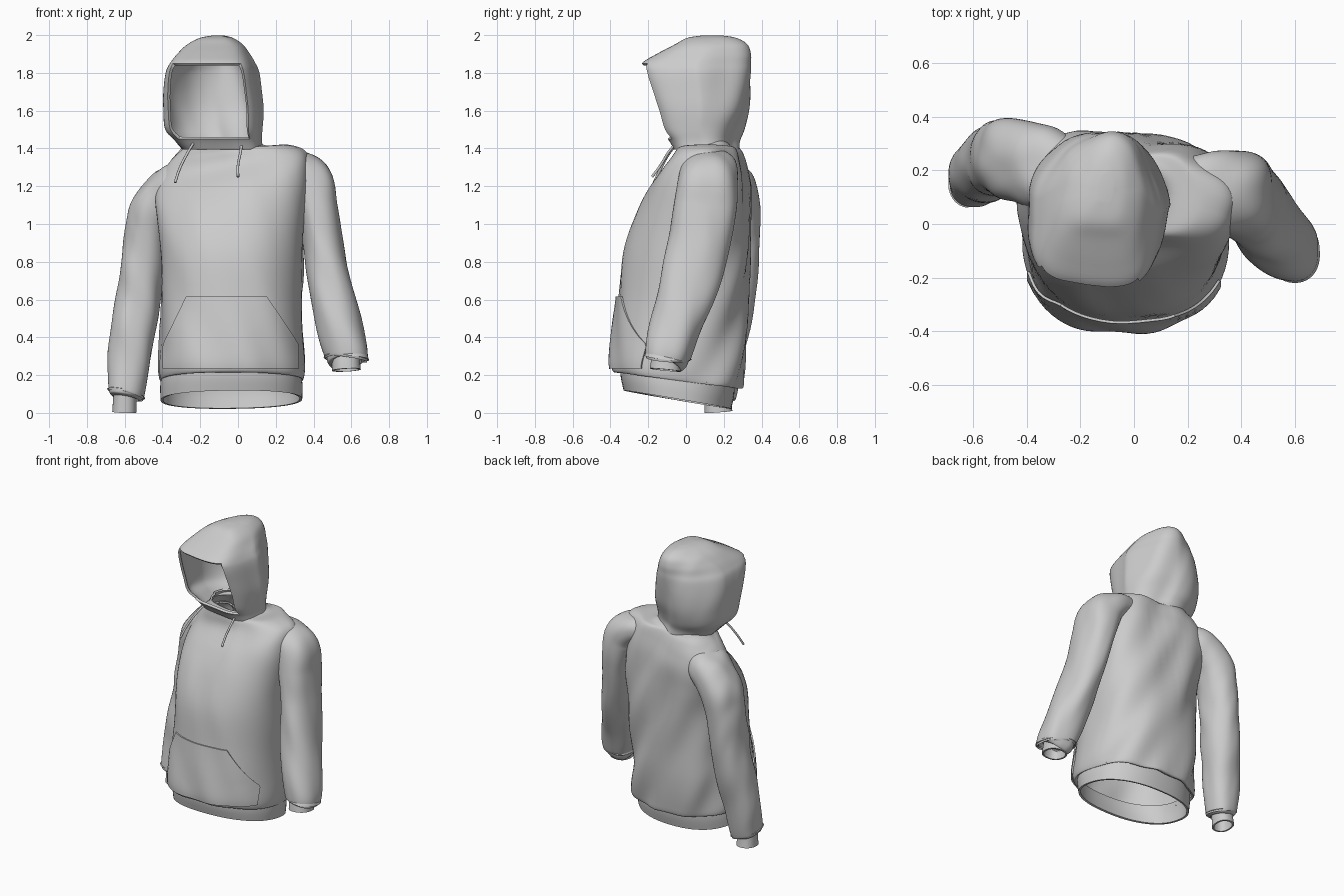
import bpy, math
from mathutils import Vector, noise
from mathutils.bvhtree import BVHTree

if "Cube" in bpy.data.objects:
    bpy.data.objects.remove(bpy.data.objects["Cube"])

SEG = 64


def spline(rows, sub):
    """Smoothly interpolate rows of numbers (Catmull-Rom)."""
    out = []
    for i in range(len(rows) - 1):
        p0, p1 = rows[max(i - 1, 0)], rows[i]
        p2, p3 = rows[i + 1], rows[min(i + 2, len(rows) - 1)]
        for s in range(sub):
            t = s / sub
            out.append([0.5 * (2 * b + (c - a) * t + (2 * a - 5 * b + 4 * c - d) * t * t
                               + (3 * b - a - 3 * c + d) * t ** 3)
                        for a, b, c, d in zip(p0, p1, p2, p3)])
    out.append(list(rows[-1]))
    return out


def outline(k, n_front, n_back):
    """Point k of a unit superellipse; k = 0 is the front (-y)."""
    a = 2 * math.pi * k / SEG - math.pi / 2
    c, s = math.cos(a), math.sin(a)
    n = n_front if s < 0 else n_back
    return (math.copysign(abs(c) ** (2 / n), c), math.copysign(abs(s) ** (2 / n), s))


def finish(name, verts, faces, thick, offset=-1, angle=45):
    me = bpy.data.meshes.new(name)
    me.from_pydata(verts, [], faces)
    ob = bpy.data.objects.new(name, me)
    bpy.context.collection.objects.link(ob)
    bpy.ops.object.select_all(action='DESELECT')
    ob.select_set(True)
    bpy.context.view_layer.objects.active = ob
    if thick:
        m = ob.modifiers.new("cloth", 'SOLIDIFY')
        m.thickness, m.offset = thick, offset
        bpy.ops.object.modifier_apply(modifier=m.name)
    bpy.ops.object.shade_smooth_by_angle(angle=math.radians(angle))
    return ob


def skin(rings, skip=lambda i, k: False, cap=False):
    verts = [v for r in rings for v in r]
    faces = [(i * SEG + k, i * SEG + (k + 1) % SEG,
              (i + 1) * SEG + (k + 1) % SEG, (i + 1) * SEG + k)
             for i in range(len(rings) - 1) for k in range(SEG) if not skip(i, k)]
    if cap:
        faces.append(tuple((len(rings) - 1) * SEG + k for k in range(SEG)))
    return verts, faces


def body_rings(rows, sub, n_front=2.3, n_back=2.3, folds=0.0):
    """rows: z, cx, cy, rx, ry, tilt x, tilt y, yaw in degrees"""
    rings = []
    for z, cx, cy, rx, ry, tx, ty, yaw in spline(rows, sub):
        ca, sa = math.cos(math.radians(yaw)), math.sin(math.radians(yaw))
        ring = []
        for k in range(SEG):
            ox, oy = outline(k, n_front, n_back)
            x, y = ox * rx, oy * ry
            x, y = x * ca - y * sa, x * sa + y * ca
            p = Vector((cx + x, cy + y, z + tx * x + ty * y))
            # diagonal cloth folds, stronger at the back
            q = Vector((p.x * 7 + p.z * 2.5, p.y * 4, p.z * 1.6))
            f = folds * noise.noise(q) * (1.6 if oy > 0 else 0.6)
            ring.append(p + Vector((x, y, 0)).normalized() * f)
        rings.append(ring)
    return rings


def buried(p):
    """True where a point lies well inside the torso."""
    hit, nor, *_ = torso_surface.find_nearest(p)
    return (p - hit).dot(nor) < -0.03


def sleeve(name, rows, sub, folds=0.0, thick=0.012):
    """rows: x, y, z, sideways radius, front-back radius"""
    pts = spline(rows, sub)
    rings = []
    for i, (x, y, z, ru, rv) in enumerate(pts):
        a, b = pts[max(i - 1, 0)], pts[min(i + 1, len(pts) - 1)]
        t = (Vector(b[:3]) - Vector(a[:3])).normalized()
        v = (Vector((0, 1, 0)) - t * t.y).normalized()
        u = v.cross(t)
        ring = []
        for k in range(SEG):
            ox, oy = outline(k, 2.3, 2.3)
            d = u * ox * ru + v * oy * rv
            p = Vector((x, y, z)) + d
            f = folds * noise.noise(Vector((p.x * 9 + p.z * 3, p.y * 8, p.z * 3)))
            ring.append(p + d.normalized() * f)
        rings.append(ring)
    return finish(name, *skin(rings, lambda i, k: buried(rings[i][k])), thick)


# Torso, from the rolled lower edge up to the neck
torso_rows = [
    (0.180, -0.035, -0.045, 0.365, 0.300, 0, -0.13, 0),
    (0.175, -0.035, -0.050, 0.380, 0.335, 0, -0.13, 0),
    (0.240, -0.035, -0.050, 0.388, 0.345, 0, -0.10, 0),
    (0.400, -0.032, -0.037, 0.376, 0.345, 0, -0.05, 0),
    (0.600, -0.030, -0.020, 0.370, 0.338, 0, 0, 0),
    (0.850, -0.032, 0.003, 0.376, 0.330, 0.02, 0, -3),
    (1.050, -0.032, 0.043, 0.395, 0.297, 0.07, 0, -8),
    (1.200, -0.035, 0.085, 0.410, 0.250, 0.14, 0, -11),
    (1.310, -0.035, 0.120, 0.395, 0.188, 0.17, 0, -11),
    (1.380, -0.045, 0.120, 0.305, 0.165, 0.13, 0, -9),
    (1.408, -0.075, 0.115, 0.210, 0.150, 0.04, 0, -7),
    (1.440, -0.080, 0.110, 0.180, 0.132, 0, 0, -7)]
verts, faces = skin(body_rings(torso_rows, 6, 2.3, 2.6, 0.02))
torso_surface = BVHTree.FromPolygons(verts, faces)
finish("torso", verts, faces, 0.012)

# Ribbed waistband
band_rows = [
    (0.070, -0.035, -0.045, 0.375, 0.285, 0.01, -0.17, 0),
    (0.140, -0.035, -0.045, 0.377, 0.300, 0, -0.15, 0),
    (0.210, -0.035, -0.045, 0.370, 0.305, 0, -0.13, 0)]
finish("waistband", *skin(body_rings(band_rows, 4)), 0.014)

# Sleeves, blended into the shoulders, and cuffs
sleeve("sleeve_x_plus", [
    (0.16, 0.13, 1.32, 0.06, 0.11), (0.29, 0.128, 1.295, 0.10, 0.142),
    (0.38, 0.115, 1.225, 0.125, 0.155),
    (0.42, 0.10, 1.08, 0.110, 0.165), (0.45, 0.07, 0.90, 0.105, 0.16),
    (0.485, 0.02, 0.70, 0.112, 0.155), (0.53, -0.05, 0.48, 0.122, 0.135),
    (0.574, -0.09, 0.32, 0.115, 0.120), (0.577, -0.097, 0.280, 0.103, 0.107),
    (0.579, -0.102, 0.268, 0.075, 0.08)], 7, 0.012)
sleeve("sleeve_x_minus", [
    (-0.20, 0.17, 1.26, 0.07, 0.11), (-0.33, 0.207, 1.21, 0.112, 0.15),
    (-0.435, 0.235, 1.10, 0.122, 0.155),
    (-0.48, 0.25, 0.97, 0.115, 0.142), (-0.505, 0.25, 0.80, 0.114, 0.135),
    (-0.53, 0.23, 0.60, 0.116, 0.13), (-0.565, 0.20, 0.35, 0.116, 0.12),
    (-0.588, 0.17, 0.13, 0.102, 0.11), (-0.594, 0.164, 0.090, 0.09, 0.10),
    (-0.596, 0.162, 0.078, 0.065, 0.075)], 7, 0.015)
sleeve("cuff_x_plus", [(0.572, -0.095, 0.32, 0.072, 0.078),
                       (0.572, -0.105, 0.27, 0.074, 0.080),
                       (0.574, -0.110, 0.227, 0.076, 0.082)], 3)
sleeve("cuff_x_minus", [(-0.598, 0.165, 0.13, 0.060, 0.068),
                        (-0.600, 0.168, 0.06, 0.062, 0.070),
                        (-0.602, 0.172, 0.005, 0.064, 0.074)], 3)

# Hood: stacked rings with the face opening left out
hood_rows = [
    (1.395, -0.075, 0.112, 0.205, 0.165, 0, 0, -7),
    (1.440, -0.100, 0.100, 0.225, 0.178, 0, 0, -7),
    (1.500, -0.125, 0.090, 0.252, 0.212, 0, 0, -8),
    (1.600, -0.128, 0.090, 0.256, 0.245, 0, 0, -8),
    (1.700, -0.132, 0.080, 0.250, 0.270, 0, 0, -8),
    (1.800, -0.132, 0.065, 0.236, 0.290, 0, 0, -8),
    (1.850, -0.130, 0.062, 0.215, 0.290, 0, 0, -8),
    (1.900, -0.125, 0.097, 0.185, 0.250, 0, 0, -8),
    (1.950, -0.117, 0.130, 0.145, 0.190, 0, 0, -8),
    (1.985, -0.110, 0.130, 0.085, 0.125, 0, 0, -8),
    (1.998, -0.105, 0.135, 0.025, 0.050, 0, 0, -8)]
SUB = 5
opening = lambda i, k: SUB + 1 <= i < 6 * SUB and (k < 8 or k >= SEG - 8)
finish("hood", *skin(body_rings(hood_rows, SUB, 4.0, 1.75, 0.018), opening, True), 0.016)

# Front pouch pocket, laid onto the torso
verts, faces, W, H = [], [], 32, 20
for j in range(H + 1):
    z = 0.235 + 0.38 * j / H
    f = max(0, (z - 0.36) / 0.255)
    left, right = -0.39 + 0.12 * f, 0.315 - 0.165 * f
    for i in range(W + 1):
        x = left + (right - left) * i / W
        hit, nor, *_ = torso_surface.ray_cast(Vector((x, -1, z)), Vector((0, 1, 0)))
        verts.append(hit + Vector((0, -0.004, 0)) if hit else Vector((x, -0.05, z)))
for j in range(H):
    for i in range(W):
        a = j * (W + 1) + i
        faces.append((a, a + 1, a + W + 2, a + W + 1))
finish("front_pocket", verts, faces, 0.010, 1, 50)

# Drawstrings
for side, pts in (("x_minus", [(-0.235, -0.04, 1.43), (-0.265, -0.085, 1.38),
                               (-0.31, -0.135, 1.29), (-0.333, -0.17, 1.22)]),
                  ("x_plus", [(0.02, -0.04, 1.44), (0.015, -0.085, 1.39),
                              (0.0, -0.135, 1.31), (0.0, -0.18, 1.25)])):
    cu = bpy.data.curves.new("drawstring_" + side, 'CURVE')
    cu.dimensions, cu.bevel_depth, cu.bevel_resolution, cu.use_fill_caps = '3D', 0.007, 3, True
    sp = cu.splines.new('BEZIER')
    sp.bezier_points.add(len(pts) - 1)
    for bp, p in zip(sp.bezier_points, pts):
        bp.co = p
        bp.handle_left_type = bp.handle_right_type = 'AUTO'
    bpy.context.collection.objects.link(bpy.data.objects.new("drawstring_" + side, cu))
